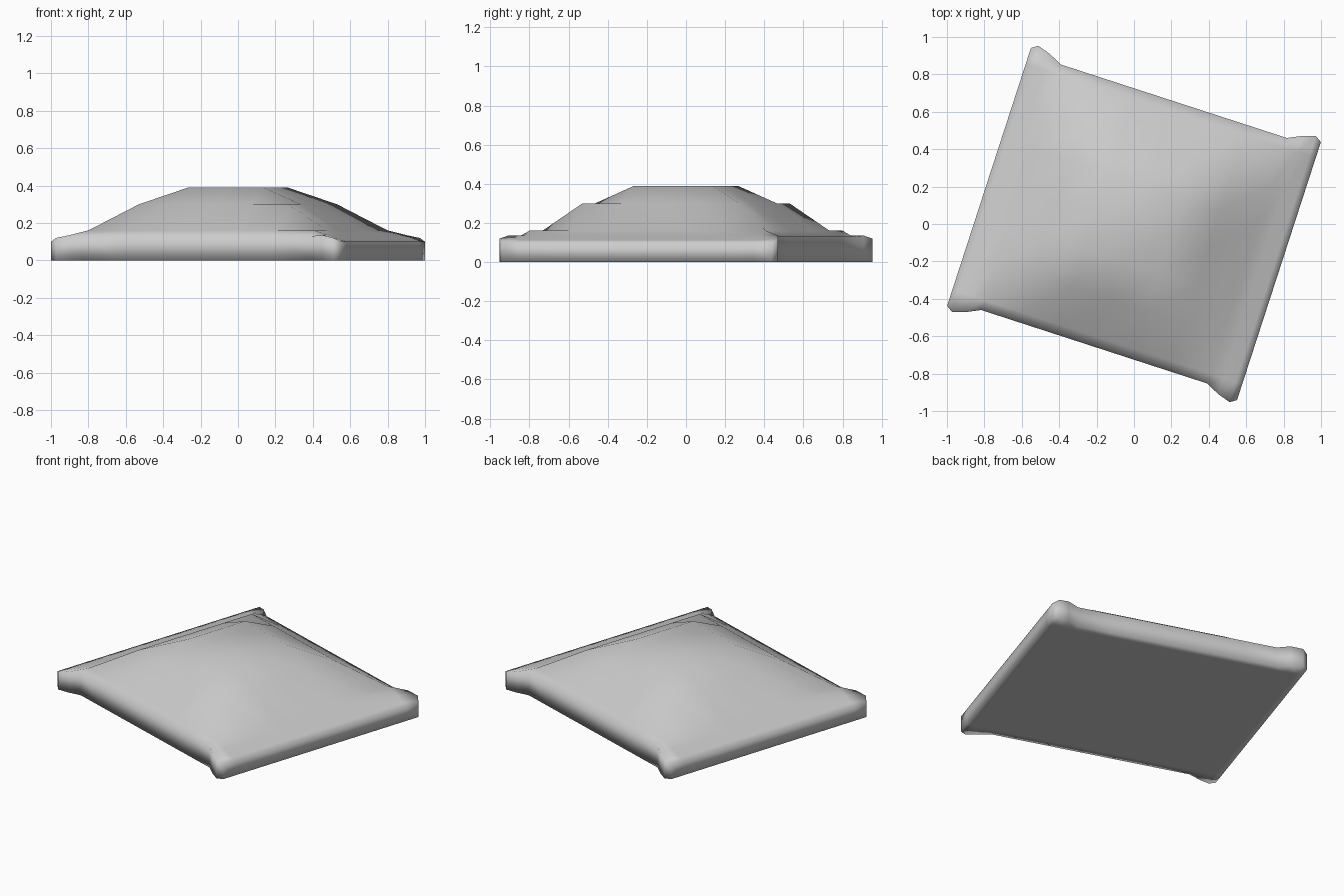
import bpy, bmesh, math

cube = bpy.data.objects.get("Cube")
if cube:
    bpy.data.objects.remove(cube, do_unlink=True)

# Fabric colour
fabric = bpy.data.materials.new("grey_fabric")
fabric.use_nodes = True
colour = (0.6, 0.6, 0.6, 1)
fabric.diffuse_color = colour
fabric.node_tree.nodes["Principled BSDF"].inputs["Base Color"].default_value = colour

# Half profiles: puffed dome and sewn rim with pinched ears
HEIGHT = {0: 0.39, 0.21: 0.39, 0.42: 0.30, 0.635: 0.16, 0.71: 0.135, 0.78: 0.112, 0.815: 0.10}
RIM = {0.635: (0.69, 0.13), 0.71: (0.726, 0.135), 0.78: (0.748, 0.12), 0.815: (0.725, 0.10)}
TURN = math.radians(-18)


def mirrored(steps):
    return [-s for s in reversed(steps[1:])] + steps


columns = mirrored(list(HEIGHT))
rows = mirrored([0, 0.21, 0.42, 0.635, 1])  # the last row is the rim


def point(u, v, top):
    if abs(v) == 1:
        reach, z = RIM.get(abs(u), RIM[0.635])
        v = math.copysign(reach, v)
    else:
        z = HEIGHT[max(abs(u), abs(v))]
    c, s = math.cos(TURN), math.sin(TURN)
    return (u * c - v * s, u * s + v * c, z if top else 0)


# Cushion: domed top, flat base and joining side walls
bm = bmesh.new()
upper, lower = ([[bm.verts.new(point(u, v, top)) for u in columns] for v in rows]
                for top in (True, False))
for grid in (upper, lower):
    for j in range(len(rows) - 1):
        for i in range(len(columns) - 1):
            bm.faces.new((grid[j][i], grid[j][i + 1], grid[j + 1][i + 1], grid[j + 1][i]))


def border(grid):
    right = [row[-1] for row in grid[1:-1]]
    left = [row[0] for row in grid[1:-1]]
    return grid[0] + right + grid[-1][::-1] + left[::-1]


a, b = border(upper), border(lower)
for i in range(len(a)):
    k = (i + 1) % len(a)
    bm.faces.new((a[i], b[i], b[k], a[k]))
bmesh.ops.recalc_face_normals(bm, faces=bm.faces)
for face in bm.faces:
    face.smooth = True

mesh = bpy.data.meshes.new("cushion")
bm.to_mesh(mesh)
bm.free()
mesh.materials.append(fabric)
cushion = bpy.data.objects.new("cushion", mesh)
bpy.context.collection.objects.link(cushion)
